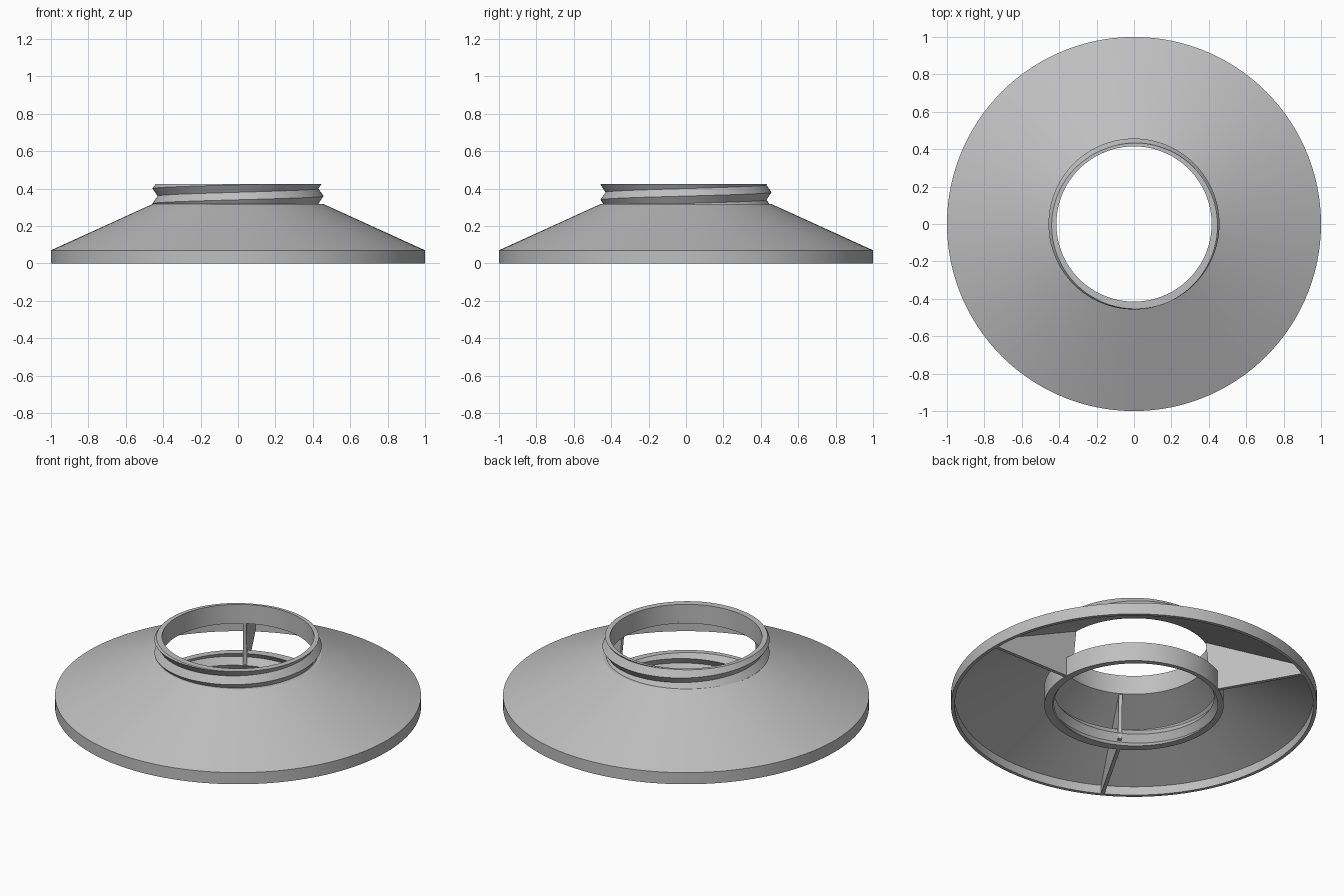
import bpy, bmesh
from math import cos, sin, pi, radians

if "Cube" in bpy.data.objects:
    bpy.data.objects.remove(bpy.data.objects["Cube"])

SEGS = 120
PITCH = 0.08

grey = bpy.data.materials.new("light grey plastic")
grey.use_nodes = True
COLOUR = (0.52, 0.52, 0.52, 1)
grey.diffuse_color = COLOUR
grey.node_tree.nodes["Principled BSDF"].inputs["Base Color"].default_value = COLOUR


def finish(name, bm):
    bmesh.ops.recalc_face_normals(bm, faces=bm.faces[:])
    mesh = bpy.data.meshes.new(name)
    bm.to_mesh(mesh)
    bm.free()
    obj = bpy.data.objects.new(name, mesh)
    bpy.context.collection.objects.link(obj)
    mesh.materials.append(grey)
    bpy.ops.object.select_all(action='DESELECT')
    obj.select_set(True)
    bpy.context.view_layer.objects.active = obj
    bpy.ops.object.shade_smooth_by_angle(angle=radians(20))
    return obj


def lathe(name, profile):
    """Spin a closed (radius, height) profile about z."""
    bm = bmesh.new()
    verts = [bm.verts.new((r, 0, z)) for r, z in profile]
    edges = [bm.edges.new((a, b)) for a, b in zip(verts, verts[1:] + verts[:1])]
    bmesh.ops.spin(bm, geom=verts + edges, cent=(0, 0, 0), axis=(0, 0, 1),
                   angle=2 * pi, steps=SEGS, use_duplicate=False)
    bmesh.ops.remove_doubles(bm, verts=bm.verts[:], dist=0.0001)
    return finish(name, bm)


def threaded_ring(name, crest, root, crest_z, bottom, top, wall):
    """Right-handed zigzag thread, trimmed flat, with a plain wall on its other side."""
    bm = bmesh.new()
    rows = []
    for j in range(-6, 7):
        r = root if j % 2 else crest
        row = []
        for i in range(SEGS + 1):
            a = 2 * pi * i / SEGS
            z = crest_z + PITCH * (j / 2 + i / SEGS)
            row.append(bm.verts.new((r * cos(a), r * sin(a), z)))
        rows.append(row)
    for low, high in zip(rows, rows[1:]):
        for i in range(SEGS):
            bm.faces.new((low[i], low[i + 1], high[i + 1], high[i]))
    bmesh.ops.remove_doubles(bm, verts=bm.verts[:], dist=0.0001)
    # Trim to height
    for z, side in ((top, 1), (bottom, -1)):
        bmesh.ops.bisect_plane(bm, geom=bm.verts[:] + bm.edges[:] + bm.faces[:], dist=0.00001,
                               plane_co=(0, 0, z), plane_no=(0, 0, side), clear_outer=True)
    # Flat rims, then the plain wall
    for z, end in ((top, (top + bottom) / 2), (bottom, (top + bottom) / 2)):
        edges = [e for e in bm.edges if e.is_boundary
                 and all(abs(v.co.z - z) < 0.0005 for v in e.verts)]
        for target in (z, end):
            out = bmesh.ops.extrude_edge_only(bm, edges=edges)["geom"]
            edges = [g for g in out if isinstance(g, bmesh.types.BMEdge)]
            for v in (g for g in out if isinstance(g, bmesh.types.BMVert)):
                s = wall / v.co.xy.length
                v.co = (v.co.x * s, v.co.y * s, target)
    return finish(name, bm)


def fin(name, angle, outline, thickness):
    """Upright radial plate from a (radius, height) outline."""
    bm = bmesh.new()
    face = bm.faces.new([bm.verts.new((r, -thickness / 2, z)) for r, z in outline])
    out = bmesh.ops.extrude_face_region(bm, geom=[face])["geom"]
    bmesh.ops.translate(bm, vec=(0, thickness, 0),
                        verts=[g for g in out if isinstance(g, bmesh.types.BMVert)])
    finish(name, bm).rotation_euler.z = angle


# Conical cover with a short upright rim
lathe("cone_cover", [(1, 0), (1, 0.07), (0.455, 0.318), (0.415, 0.318),
                     (0.415, 0.31), (0.98, 0.052), (0.98, 0)])

# Outside-threaded neck and inside-threaded socket
threaded_ring("threaded_neck", 0.457, 0.43, 0.36, 0.315, 0.425, 0.415)
threaded_ring("threaded_socket", 0.437, 0.465, 0.02, 0, 0.115, 0.49)

# Three fins hold the socket under the cover
for k in range(3):
    fin(f"support_fin_{k + 1}", 2 * pi * k / 3,
        [(0.42, 0.312), (0.44, 0.115), (0.44, 0.04), (0.475, 0.04), (0.475, 0.002),
         (0.985, 0.002), (0.985, 0.055)], 0.02)
